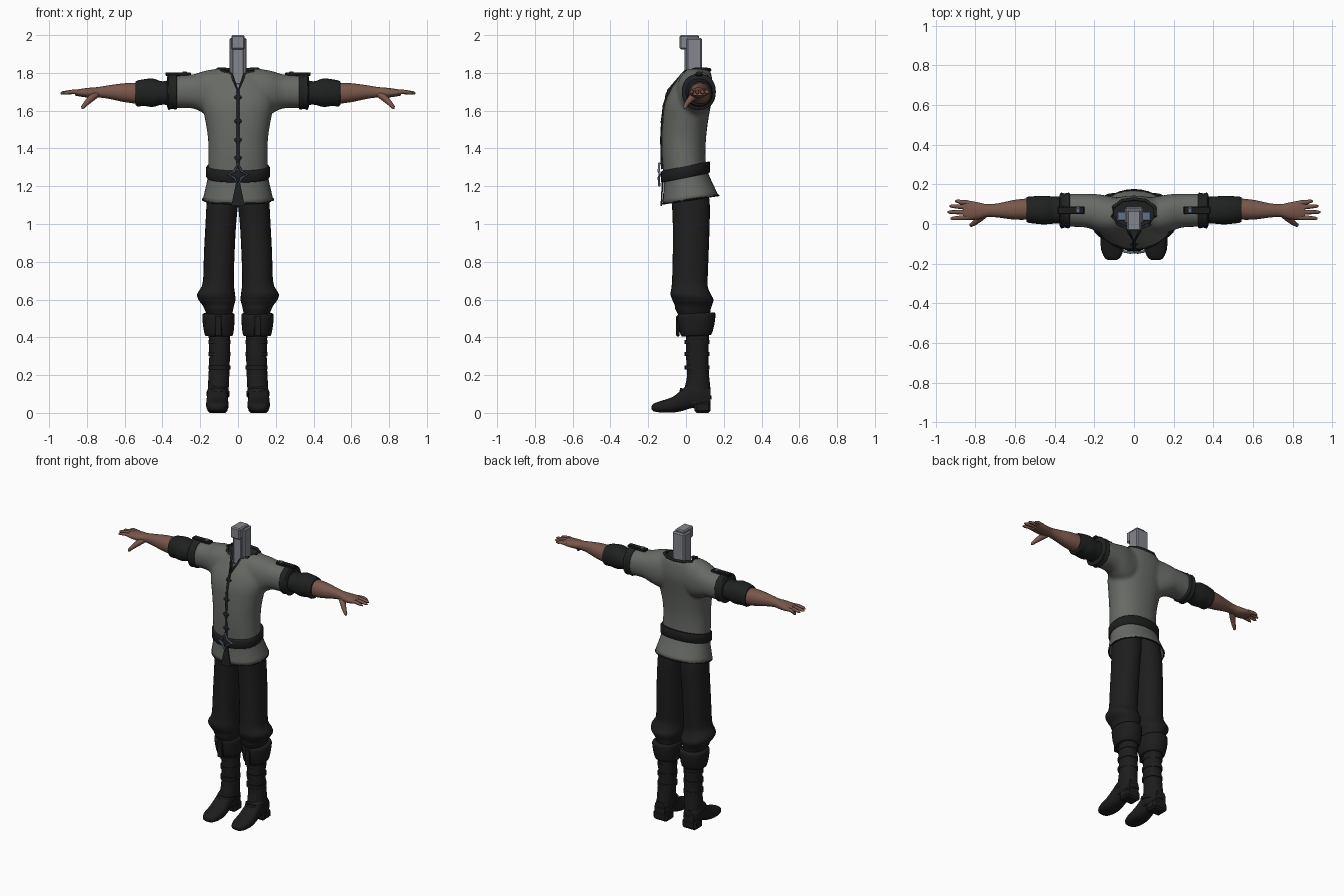
import bpy, bmesh, math
from mathutils import Vector, Matrix

cube = bpy.data.objects.get("Cube")
if cube:
    bpy.data.objects.remove(cube, do_unlink=True)


def material(name, r, g, b):
    m = bpy.data.materials.new(name)
    m.use_nodes = True
    m.diffuse_color = (r, g, b, 1)
    bsdf = next(n for n in m.node_tree.nodes if n.type == "BSDF_PRINCIPLED")
    bsdf.inputs["Base Color"].default_value = (r, g, b, 1)
    bsdf.inputs["Roughness"].default_value = 0.8
    return m


SHIRT = material("grey cloth", .135, .143, .13)
TROUSER = material("black cloth", .013, .013, .013)
BOOT = material("black leather", .012, .012, .012)
TRIM = material("dark trim", .014, .015, .015)
SKIN = material("skin", .19, .095, .07)
STEEL = material("grey metal", .23, .24, .27)
BLUE = material("blue metal", .12, .17, .26)


def finish(name, bm, mat, mirror=False, angle=50):
    bmesh.ops.recalc_face_normals(bm, faces=bm.faces)
    me = bpy.data.meshes.new(name)
    bm.to_mesh(me)
    bm.free()
    me.materials.append(mat)
    me.shade_smooth()
    me.set_sharp_from_angle(angle=math.radians(angle))
    ob = bpy.data.objects.new(name, me)
    bpy.context.collection.objects.link(ob)
    if mirror:
        ob.modifiers.new("mirror", "MIRROR").use_mirror_merge = False
    return ob


def bridge(bm, rings, cap=True, cyclic=False):
    n = len(rings[0])
    pairs = list(zip(rings, rings[1:]))
    if cyclic:
        pairs.append((rings[-1], rings[0]))
    for p, q in pairs:
        for i in range(n):
            j = (i + 1) % n
            bm.faces.new((p[i], p[j], q[j], q[i]))
    if cap and not cyclic:
        bm.faces.new(rings[0])
        bm.faces.new(rings[-1])


def smooth_rows(rows, steps):
    """Catmull-Rom interpolation between cross-section rows."""
    rows = [Vector(r) for r in rows]
    out = []
    for i in range(len(rows) - 1):
        a, b = rows[max(i - 1, 0)], rows[i]
        c, d = rows[i + 1], rows[min(i + 2, len(rows) - 1)]
        for s in range(steps):
            t = s / steps
            out.append((2 * b + (c - a) * t + (2 * a - 5 * b + 4 * c - d) * t * t
                        + (3 * b - a - 3 * c + d) * t ** 3) / 2)
    return out + [rows[-1]]


def loft(name, mat, axis, rows, mirror=False, power=2.2, tilt=0, cap=True,
         steps=3, n=28, bm=None):
    """Rows are (station, min a, max a, min b, max b) along an axis."""
    own = bm is None
    bm = bmesh.new() if own else bm
    rings = []
    for t, a0, a1, b0, b1 in smooth_rows(rows, steps):
        ring = []
        for k in range(n):
            c, s = math.cos(math.tau * k / n), math.sin(math.tau * k / n)
            a = (a0 + a1) / 2 + (a1 - a0) / 2 * math.copysign(abs(c) ** (2 / power), c)
            b = (b0 + b1) / 2 + (b1 - b0) / 2 * math.copysign(abs(s) ** (2 / power), s)
            u = t + tilt * b
            ring.append(bm.verts.new({"z": (a, b, u), "x": (u, a, b), "y": (a, u, b)}[axis]))
        rings.append(ring)
    bridge(bm, rings, cap)
    return finish(name, bm, mat, mirror) if own else None


def tube(name, mat, points, radii, mirror=False, n=8, cyclic=False):
    bm = bmesh.new()
    pts = [Vector(p) for p in points]
    last, rings = len(pts) - 1, []
    for i, p in enumerate(pts):
        nxt = pts[(i + 1) % len(pts)] if cyclic else pts[min(i + 1, last)]
        prv = pts[i - 1] if cyclic else pts[max(i - 1, 0)]
        d = (nxt - prv).normalized()
        side = d.cross(Vector((0, 1, 0) if abs(d.y) < .9 else (1, 0, 0))).normalized()
        up = d.cross(side)
        r = radii[i] if isinstance(radii, (list, tuple)) else radii
        rings.append([bm.verts.new(p + r * (side * math.cos(math.tau * k / n)
                      + up * math.sin(math.tau * k / n))) for k in range(n)])
    bridge(bm, rings, True, cyclic)
    return finish(name, bm, mat, mirror)


def box(name, mat, lo, hi, mirror=False, bevel=.004):
    bm = bmesh.new()
    lo, hi = Vector(lo), Vector(hi)
    bmesh.ops.create_cube(bm, size=1, matrix=Matrix.Translation((lo + hi) / 2)
                          @ Matrix.Diagonal((*(hi - lo), 1)))
    bmesh.ops.bevel(bm, geom=bm.edges[:], offset=bevel, segments=1, affect="EDGES")
    return finish(name, bm, mat, mirror, 25)


def blob(name, mat, at, size):
    bm = bmesh.new()
    bmesh.ops.create_uvsphere(bm, u_segments=10, v_segments=6, radius=1,
                              matrix=Matrix.Translation(at) @ Matrix.Diagonal((*size, 1)))
    return finish(name, bm, mat)


# Shirt: body and two short sleeves fused into one skin
bm = bmesh.new()
loft("", None, "z", [(1.25, -.16, .16, -.12, .112), (1.35, -.158, .158, -.127, .104),
     (1.45, -.159, .159, -.129, .106), (1.55, -.174, .174, -.124, .118),
     (1.63, -.19, .19, -.115, .132), (1.70, -.19, .19, -.088, .143),
     (1.76, -.17, .17, -.05, .14), (1.80, -.14, .14, -.024, .132),
     (1.825, -.11, .11, -.005, .122)], bm=bm)
sleeve = [(.05, -.04, .13, 1.60, 1.82), (.12, -.05, .14, 1.57, 1.82),
          (.18, -.04, .15, 1.585, 1.81), (.24, -.018, .153, 1.612, 1.792),
          (.34, -.014, .152, 1.612, 1.785)]
for side in (1, -1):
    loft("", None, "x", [(side * r[0], *r[1:]) for r in sleeve], bm=bm)
shirt = finish("shirt", bm, SHIRT)
shirt.data.materials.append(TRIM)
remesh = shirt.modifiers.new("fuse", "REMESH")
remesh.mode, remesh.voxel_size, remesh.use_smooth_shade = "VOXEL", .011, True
soften = shirt.modifiers.new("soften", "SMOOTH")
soften.iterations = 5

# Neck opening with a front notch, cut out of the shirt
half = [(.035, -.02, 1.79), (.08, 0, 1.808), (.108, .04, 1.818), (.104, .085, 1.82),
        (.06, .118, 1.818)]
outline = ([(0, -.092, 1.705)] + half + [(0, .126, 1.816)]
           + [(-x, y, z) for x, y, z in reversed(half)])
bm = bmesh.new()
bridge(bm, [[bm.verts.new((x, y, h)) for x, y, z in outline] for h in (1.69, 1.95)])
cutter = finish("neck_cutter", bm, SHIRT)
cutter.data.materials.append(TRIM)
for f in cutter.data.polygons:
    f.material_index = 1
cutter.hide_render = True
cutter.hide_set(True)
cut = shirt.modifiers.new("neck", "BOOLEAN")
cut.object, cut.operation, cut.solver = cutter, "DIFFERENCE", "EXACT"
tube("collar_trim", TRIM, outline, .009, cyclic=True)

# Flared shirt tail, slit flap and belt
tail = loft("shirt_tail", SHIRT, "z", [(1.275, -.157, .157, -.12, .11),
            (1.22, -.165, .165, -.118, .13), (1.125, -.187, .187, -.125, .172)],
            tilt=.15, cap=False)
tail.modifiers.new("thickness", "SOLIDIFY").thickness = .008
hem = [(.187 * math.cos(a), .023 + .149 * math.sin(a), 1.1295 + .0225 * math.sin(a))
       for a in (math.tau * k / 32 for k in range(32))]
tube("hem_trim", TRIM, hem, .005, cyclic=True, n=6)
bm = bmesh.new()
bridge(bm, [[bm.verts.new((x, y + d, z)) for x, y, z in
             ((-.008, -.124, 1.23), (.008, -.124, 1.23), (.036, -.131, 1.095),
              (-.036, -.131, 1.095))] for d in (-.004, .004)])
finish("slit_flap", bm, TRIM, angle=30)
loft("belt", BOOT, "z", [(1.245, -.164, .164, -.128, .122), (1.252, -.169, .169, -.133, .127),
     (1.3, -.169, .169, -.133, .127), (1.307, -.164, .164, -.128, .122)], tilt=.2, steps=1)
tube("buckle", BLUE, [(0, -.142, 1.32), (.018, -.144, 1.28), (.052, -.138, 1.262),
     (.018, -.144, 1.245), (0, -.142, 1.205), (-.018, -.144, 1.245),
     (-.052, -.138, 1.262), (-.018, -.144, 1.28)], .007, cyclic=True, n=6)

# Front lacing
tube("placket", TRIM, [(0, -.125, 1.29), (0, -.129, 1.45), (0, -.124, 1.55),
     (0, -.115, 1.63), (0, -.09, 1.705)], .008)
for z, y in ((1.67, -.102), (1.545, -.125), (1.445, -.129), (1.35, -.127)):
    blob("lace_knot", TRIM, (0, y, z), (.022, .009, .012))
    blob("lace_tassel", TRIM, (0, y, z - .005), (.011, .009, .034))

# Sleeve cuffs, under-sleeves and shoulder straps
loft("sleeve_cuff", TRIM, "x", [(.322, -.014, .152, 1.612, 1.785), (.33, -.022, .158, 1.605, 1.795),
     (.35, -.018, .154, 1.61, 1.79), (.367, -.022, .158, 1.604, 1.795),
     (.375, -.008, .146, 1.62, 1.78)], True)
loft("under_sleeve", TRIM, "x", [(.34, 0, .14, 1.625, 1.77), (.40, .002, .138, 1.632, 1.755),
     (.45, -.002, .142, 1.62, 1.77), (.50, .002, .14, 1.625, 1.766),
     (.53, .006, .138, 1.622, 1.76), (.542, .012, .135, 1.63, 1.755)], True)
box("shoulder_strap", BOOT, (.25, .05, 1.784), (.385, .088, 1.803), True)
box("strap_buckle", BLUE, (.27, .055, 1.795), (.295, .083, 1.808), True)

# Forearms and hands
loft("forearm", SKIN, "x", [(.52, .022, .13, 1.635, 1.748), (.60, .022, .122, 1.645, 1.745),
     (.68, .032, .105, 1.662, 1.735), (.74, .036, .1, 1.67, 1.725),
     (.78, .024, .108, 1.668, 1.722), (.83, .02, .117, 1.674, 1.716),
     (.862, .026, .115, 1.68, 1.71)], True)
for name, y, tip, ty in (("index_finger", .034, .925, .028), ("middle_finger", .059, .94, .06),
                         ("ring_finger", .084, .93, .09), ("little_finger", .106, .902, .115)):
    tube(name, SKIN, [(.83, y, 1.697), (.875, (y + ty) / 2, 1.70), (tip - .012, ty, 1.694),
         (tip, ty, 1.691)], [.013, .0115, .009, .004], True)
tube("thumb", SKIN, [(.745, .055, 1.69), (.775, .03, 1.668), (.805, .004, 1.638),
     (.822, -.006, 1.618), (.826, -.008, 1.61)], [.018, .019, .013, .01, .004], True)

# Trousers gathered below the knee
loft("trouser_leg", TROUSER, "z", [(1.25, -.012, .148, -.08, .105), (1.12, -.002, .165, -.075, .125),
     (1.0, .01, .172, -.07, .125), (.85, .018, .18, -.07, .12), (.72, .022, .184, -.073, .115),
     (.67, .021, .192, -.076, .115), (.63, .016, .216, -.082, .13), (.60, .013, .21, -.073, .145),
     (.57, .021, .188, -.06, .138), (.545, .026, .176, -.055, .13), (.48, .04, .15, -.02, .12)], True)

# Boots: cuff, shaft, straps, foot and heel
loft("boot_cuff", BOOT, "z", [(.405, .034, .165, -.015, .125), (.412, .026, .176, -.027, .136),
     (.46, .02, .185, -.04, .15), (.515, .018, .189, -.046, .156),
     (.525, .028, .178, -.036, .146)], True, tilt=.05)
loft("boot_shaft", BOOT, "z", [(.50, .04, .16, -.015, .125), (.40, .042, .155, 0, .122),
     (.30, .043, .152, 0, .118), (.20, .046, .156, .006, .122), (.12, .05, .16, -.01, .13),
     (.05, .056, .16, -.02, .13)], True)
for z in (.23, .30, .365):
    loft("boot_strap", BOOT, "z", [(z, .04, .157, -.007, .124), (z + .022, .04, .157, -.007, .124)],
         True, steps=1)
loft("ankle_strap", BOOT, "z", [(.105, .045, .166, -.035, .136), (.125, .045, .166, -.03, .136)],
     True, tilt=-.25, steps=1)
loft("boot_foot", BOOT, "y", [(-.182, .09, .13, .02, .036), (-.17, .07, .148, .008, .05),
     (-.13, .054, .165, .002, .064), (-.07, .05, .169, .002, .085), (-.02, .054, .166, .01, .125),
     (.03, .056, .163, .025, .165), (.08, .054, .163, .02, .16), (.13, .07, .148, .03, .13)],
     True, power=2.5)
box("boot_heel", BOOT, (.056, .045, 0), (.162, .131, .06), True, .012)
box("cuff_tab", BOOT, (.085, -.052, .405), (.122, -.034, .515), True)

# Grey neck post with a stepped head and small shelf
box("neck_post", STEEL, (-.046, .002, 1.68), (.046, .085, 1.985), bevel=.008)
box("post_head", STEEL, (-.035, -.034, 1.925), (.035, .07, 2.0), bevel=.007)
box("post_front_rib", STEEL, (-.03, -.008, 1.74), (.03, .02, 1.93))
box("neck_shelf", BLUE, (-.085, .015, 1.73), (.085, .062, 1.755))
